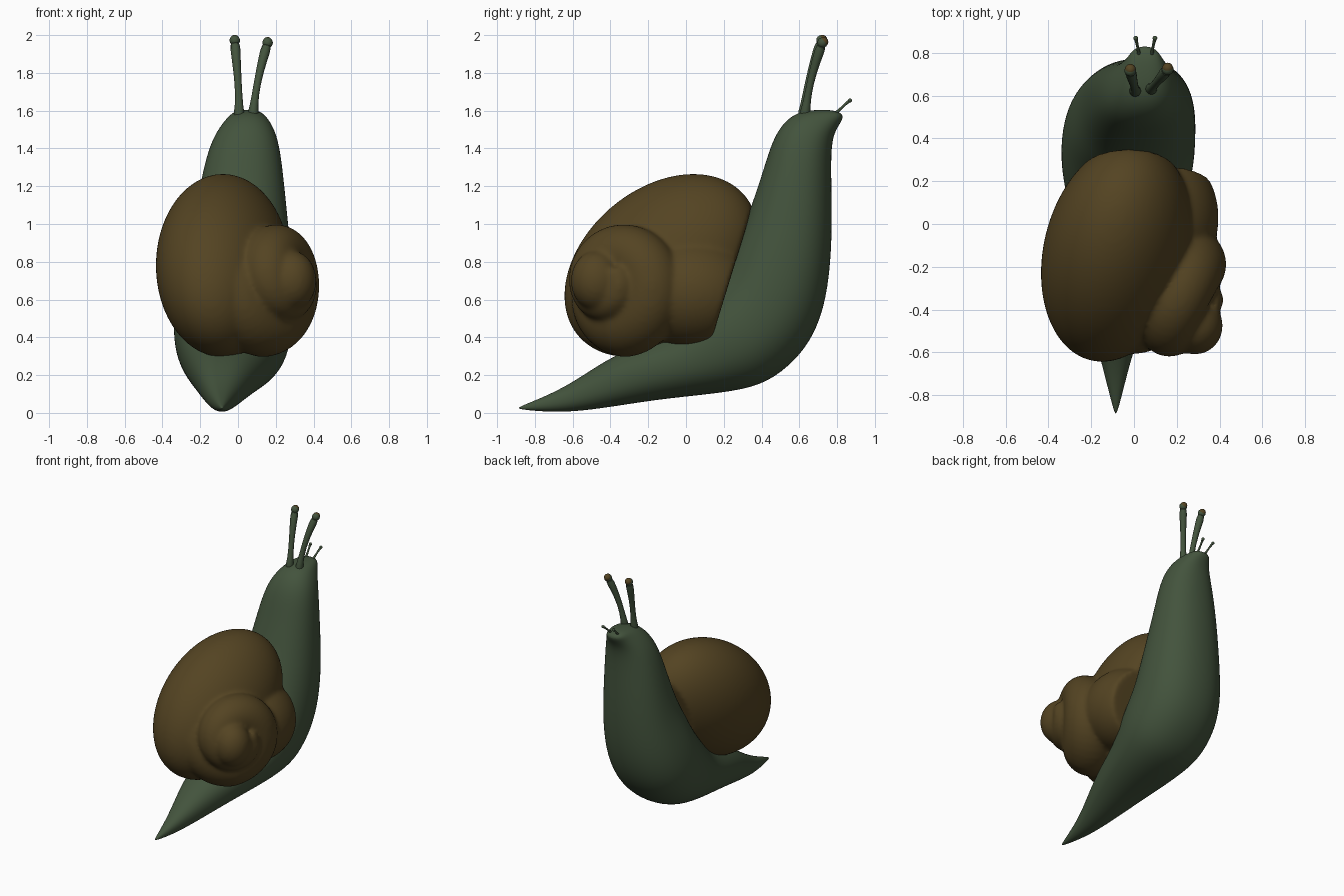
import bpy, bmesh, math
from mathutils import Vector

cube = bpy.data.objects.get("Cube")
if cube:
    bpy.data.objects.remove(cube, do_unlink=True)


def material(name, colour):
    mat = bpy.data.materials.new(name)
    mat.use_nodes = True
    mat.diffuse_color = (*colour, 1)
    mat.node_tree.nodes["Principled BSDF"].inputs["Base Color"].default_value = (*colour, 1)
    return mat


skin_green = material("skin green", (0.056, 0.087, 0.046))
shell_brown = material("shell brown", (0.088, 0.057, 0.016))


def loft(rings):
    """Skin a list of equal rings of points and close both ends."""
    bm = bmesh.new()
    loops = [[bm.verts.new(p) for p in ring] for ring in rings]
    n = len(loops[0])
    for a, b in zip(loops, loops[1:]):
        for i in range(n):
            j = (i + 1) % n
            bm.faces.new((a[i], a[j], b[j], b[i]))
    bm.faces.new(loops[0])
    bm.faces.new(loops[-1])
    return bm


def finish(bm, name, mat, subdivide=0):
    bmesh.ops.recalc_face_normals(bm, faces=bm.faces[:])
    mesh = bpy.data.meshes.new(name)
    bm.to_mesh(mesh)
    bm.free()
    mesh.materials.append(mat)
    obj = bpy.data.objects.new(name, mesh)
    bpy.context.collection.objects.link(obj)
    bpy.ops.object.select_all(action="DESELECT")
    obj.select_set(True)
    bpy.context.view_layer.objects.active = obj
    bpy.ops.object.shade_smooth_by_angle(angle=math.radians(60))
    if subdivide:
        mod = obj.modifiers.new("smooth", "SUBSURF")
        mod.levels = mod.render_levels = subdivide
    return obj


def ellipse(centre, a, b, sides, power=1.0):
    """Ring around centre with half axes a and b; power below one squares it."""
    ring = []
    for i in range(sides):
        angle = math.tau * i / sides
        c, s = math.cos(angle), math.sin(angle)
        c = math.copysign(abs(c) ** power, c)
        s = math.copysign(abs(s) ** power, s)
        ring.append(centre + a * c + b * s)
    return ring


# Body: sections given as sole y z, back y z, centre x, half width
sections = [
    (-.89, .02, -.89, .03, -.085, .005),
    (-.76, .006, -.75, .085, -.085, .04),
    (-.6, .004, -.6, .16, -.085, .08),
    (-.4, .03, -.42, .285, -.075, .14),
    (-.15, .07, -.25, .36, -.06, .2),
    (.1, .095, -.05, .44, -.045, .25),
    (.3, .12, .05, .55, -.035, .29),
    (.46, .17, .13, .65, -.03, .315),
    (.64, .33, .2, .75, -.025, .315),
    (.735, .54, .25, .87, -.01, .3),
    (.77, .8, .31, 1, .01, .268),
    (.775, 1.05, .36, 1.14, .018, .24),
    (.77, 1.25, .41, 1.29, .025, .215),
    (.77, 1.4, .455, 1.44, .035, .185),
    (.785, 1.48, .515, 1.54, .045, .145),
    (.815, 1.53, .6, 1.6, .05, .1),
    (.835, 1.565, .73, 1.606, .05, .07),
    (.82, 1.59, .78, 1.601, .05, .035),
]
rings = []
for sy, sz, by, bz, cx, width in sections:
    sole, back = Vector((cx, sy, sz)), Vector((cx, by, bz))
    rings.append(ellipse((sole + back) / 2, Vector((width, 0, 0)), (back - sole) / 2, 24, 0.9))
finish(loft(rings), "body", skin_green, 2)

# Shell spire: a tube coiled clockwise round a tilted axis, sinking into the body whorl
apex = Vector((.39, -.48, .71))
axis = Vector((.84, -.53, .08)).normalized()
across = Vector((0, 0, 1)).cross(axis).normalized()
upward = axis.cross(across)
rings = []
for i in range(80):
    turn = -1.1 + i * .025
    rim = (.35 + .17 * turn - .025 * turn ** 2) * (1 - .8 * max(turn - .25, 0))
    depth = .27 + .185 * turn + .025 * turn ** 2
    angle = -math.tau * turn
    radial = across * math.cos(angle) + upward * math.sin(angle)
    half = rim / 2
    rings.append(ellipse(apex + radial * half - axis * depth, radial * half, axis * half, 28))
bm = loft(rings)


def add_egg(centre, radii, lean_z=0, lean_x=0):
    """Add an egg to the shell, leaning along y with height and width."""
    verts = bmesh.ops.create_uvsphere(bm, u_segments=64, v_segments=40, radius=1)["verts"]
    for v in verts:
        x, y, z = v.co
        offset = Vector((radii[0] * x, radii[1] * y + lean_z * z + lean_x * x, radii[2] * z))
        v.co = Vector(centre) + offset


# Body whorl, the swelling beside the mouth, and the apex knob
add_egg((-.08, -.13, .78), (.355, .475, .485), .17, .1)
add_egg((.1, .03, .64), (.295, .34, .29))
add_egg((.285, -.475, .7), (.13, .135, .158))

# Trim the shell mouth along a slanted plane against the body
bmesh.ops.recalc_face_normals(bm, faces=bm.faces[:])
bmesh.ops.bisect_plane(bm, geom=bm.verts[:] + bm.edges[:] + bm.faces[:],
                       plane_co=(0, .37, 1.15), plane_no=(0, .65, -.2), clear_outer=True)
bmesh.ops.holes_fill(bm, edges=[e for e in bm.edges if e.is_boundary], sides=0)
shell = finish(bm, "shell", shell_brown)

# Fuse the whorls into one skin and soften the seams
fuse = shell.modifiers.new("fuse", "REMESH")
fuse.mode = "VOXEL"
fuse.voxel_size = .013
fuse.use_smooth_shade = True
soften = shell.modifiers.new("soften", "SMOOTH")
soften.factor = .5
soften.iterations = 14


def stalk(name, points, radii):
    """Tapered round stalk through the points."""
    pts = [Vector(p) for p in points]
    rings = []
    for i, p in enumerate(pts):
        along = (pts[min(i + 1, len(pts) - 1)] - pts[max(i - 1, 0)]).normalized()
        side = along.cross(Vector((0, 1, 0))).normalized()
        rings.append(ellipse(p, side * radii[i], along.cross(side) * radii[i], 12))
    finish(loft(rings), name, skin_green, 1)


def ball(name, centre, radius, mat):
    bm = bmesh.new()
    bmesh.ops.create_uvsphere(bm, u_segments=20, v_segments=12, radius=radius)
    bmesh.ops.translate(bm, verts=bm.verts[:], vec=centre)
    finish(bm, name, mat)


# Eye stalks with brown eye caps
eye_paths = {
    "right": [(.005, .618, 1.56), (.006, .625, 1.62), (.002, .645, 1.74), (-.01, .685, 1.88), (-.017, .717, 1.972)],
    "left": [(.078, .628, 1.56), (.083, .635, 1.62), (.1, .655, 1.74), (.13, .69, 1.87), (.157, .723, 1.96)],
}
for side, path in eye_paths.items():
    stalk(side + "_eye_stalk", path, (.038, .021, .0185, .0245, .032))
    tip = Vector(path[-1])
    ball(side + "_eye_bulb", tip, .0275, skin_green)
    ball(side + "_eye", tip + Vector((0, .005, .004)), .0255, shell_brown)

# Short feelers at the mouth
for side, sign in (("right", -1), ("left", 1)):
    path = [(.053 + sign * x, y, z) for x, y, z in
            ((.028, .78, 1.575), (.034, .82, 1.612), (.041, .85, 1.64), (.045, .868, 1.654))]
    stalk(side + "_feeler", path, (.012, .006, .007, .011))
    ball(side + "_feeler_tip", Vector(path[-1]), .011, skin_green)
